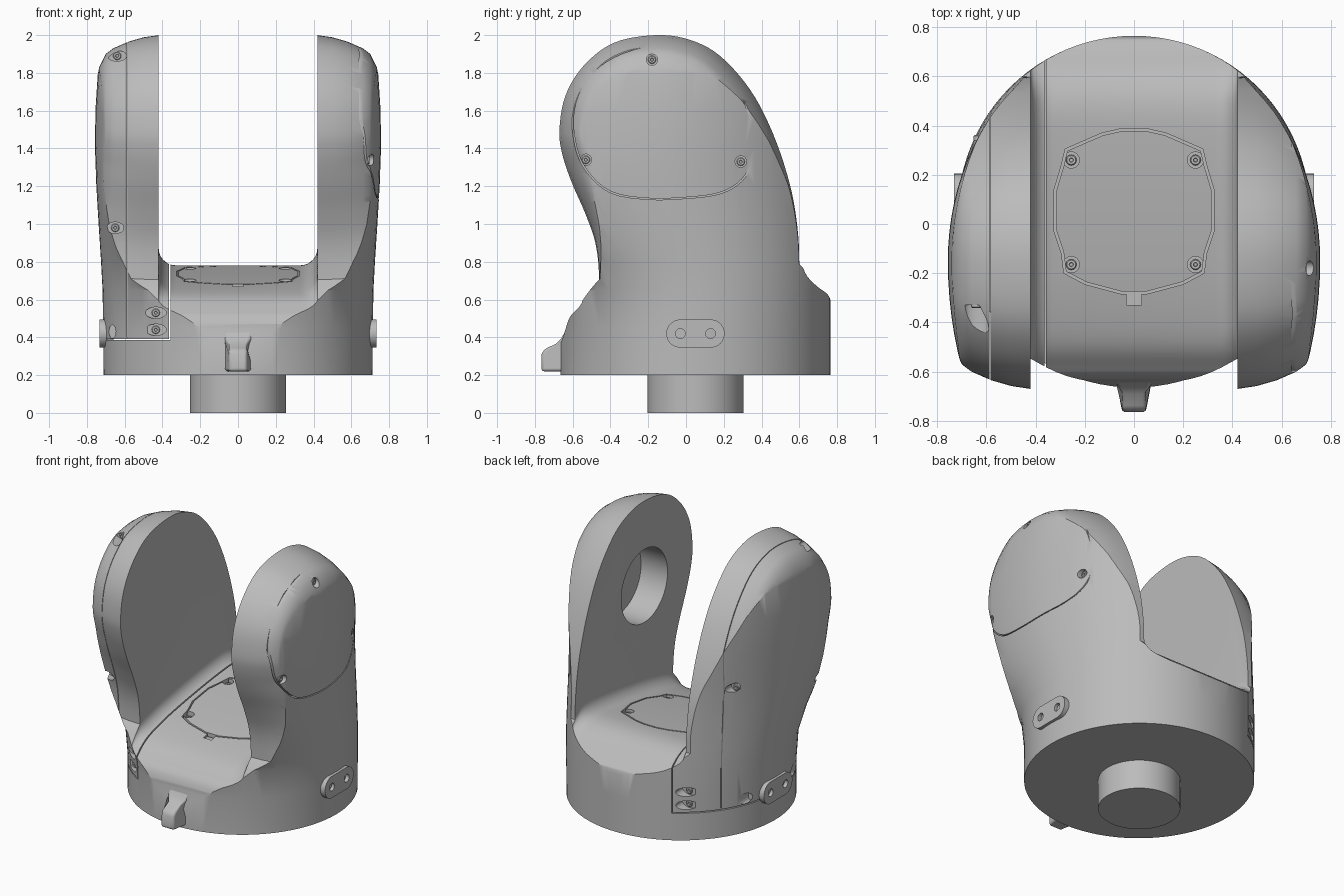
import bpy, bmesh, math
from mathutils import Vector

if "Cube" in bpy.data.objects:
    bpy.data.objects.remove(bpy.data.objects["Cube"])

grey = bpy.data.materials.new("plain grey")
grey.use_nodes = True
grey.diffuse_color = (0.5, 0.5, 0.5, 1)
grey.node_tree.nodes["Principled BSDF"].inputs["Base Color"].default_value = (0.5, 0.5, 0.5, 1)


def ring(pts, axis, d):
    """Place a 2D outline at distance d along an axis."""
    place = {"x": lambda u, v: (d, u, v), "y": lambda u, v: (u, d, v), "z": lambda u, v: (u, v, d)}[axis]
    return [place(u, v) for u, v in pts]


def loft(name, rings, closed=False):
    """Skin a row of equal outlines into a solid, or into a closed tube."""
    bm = bmesh.new()
    rows = [[bm.verts.new(p) for p in r] for r in rings]
    n = len(rows[0])
    for a, b in zip(rows, rows[1:] + (rows[:1] if closed else [])):
        for i in range(n):
            j = (i + 1) % n
            bm.faces.new((a[i], a[j], b[j], b[i]))
    if not closed:
        bm.faces.new(rows[0])
        bm.faces.new(rows[-1])
    bmesh.ops.recalc_face_normals(bm, faces=bm.faces[:])
    mesh = bpy.data.meshes.new(name)
    bm.to_mesh(mesh)
    bm.free()
    mesh.materials.append(grey)
    obj = bpy.data.objects.new(name, mesh)
    bpy.context.collection.objects.link(obj)
    return obj


def prism(name, pts, axis, a, b):
    return loft(name, [ring(pts, axis, a), ring(pts, axis, b)])


def oval(cu, cv, ru, rv=None, n=32):
    rv = rv or ru
    return [(cu + ru * math.cos(t * math.tau / n), cv + rv * math.sin(t * math.tau / n)) for t in range(n)]


def rect(u0, u1, v0, v1):
    return [(u0, v0), (u1, v0), (u1, v1), (u0, v1)]


def spline(pts, steps=5, closed=False):
    """Smooth curve through the given points."""
    p = [Vector(q) for q in pts]
    n = len(p)
    get = (lambda i: p[i % n]) if closed else (lambda i: p[max(0, min(n - 1, i))])
    out = []
    for i in range(n if closed else n - 1):
        a, b, c, d = (get(i + k) for k in (-1, 0, 1, 2))
        for s in range(steps):
            t = s / steps
            q = b * 2 + (c - a) * t + (a * 2 - b * 5 + c * 4 - d) * t * t + (b * 3 - a - c * 3 + d) * t ** 3
            out.append(tuple(q / 2))
    if not closed:
        out.append(tuple(p[-1]))
    return out


def combine(obj, tool, op):
    tool.hide_render = True
    m = obj.modifiers.new(op, "BOOLEAN")
    m.operation, m.solver, m.object = op, "EXACT", tool
    bpy.context.view_layer.objects.active = obj
    bpy.ops.object.modifier_apply(modifier=m.name)
    bpy.data.objects.remove(tool)


def smooth(obj, angle=32):
    bpy.ops.object.select_all(action="DESELECT")
    obj.select_set(True)
    bpy.context.view_layer.objects.active = obj
    bpy.ops.object.shade_smooth_by_angle(angle=math.radians(angle))


def clamp(t):
    return max(0, min(1, t))


def screw(axis, u, v, d, out):
    """Screw head with a drive recess, sitting on a bore floor at d."""
    rows = [(0.022, -0.01), (0.022, 0.008), (0.018, 0.012), (0.009, 0.012), (0.007, 0.003)]
    smooth(loft("screw", [ring(oval(u, v, r, n=12), axis, d + out * h) for r, h in rows]))


def groove(outline, axis, a, b, cu, cv, gap):
    """Thin closed seam cutter following an outline."""
    inner = [(cu + (u - cu) * (1 - gap), cv + (v - cv) * (1 - gap)) for u, v in outline]
    return loft("seam_cutter", [ring(outline, axis, a), ring(outline, axis, b),
                                ring(inner, axis, b), ring(inner, axis, a)], closed=True)


# Base: sloped floor lofted across, rising in a fillet towards each arm
floor = spline([(-.672, .34), (-.645, .42), (-.618, .5), (-.58, .545), (-.48, .62), (-.28, .68),
                (0, .73), (.3, .77), (.48, .78), (.6, .745), (.7, .665), (.755, .62), (.775, .55)])
floor = [(-.8, .1), (-.8, .3)] + floor + [(.8, .5), (.8, .1)]


def base_section(x):
    d = min(max(abs(x) - .33, 0), .09)
    rise = .09 - math.sqrt(max(.09 ** 2 - d * d, 0))
    return [(x, y, z + rise * clamp((y + .58) / .14) * clamp((.68 - y) / .16)) for y, z in floor]


half = [.33, .35, .37, .385, .4, .41, .417, .42, .8]
body = loft("body", [base_section(x) for x in [-h for h in reversed(half)] + half])

# Arms: side profile lofted outwards with a rounded, shrinking edge
profile = spline([(-.46, .15), (-.46, .45), (-.46, .72), (-.48, .9), (-.535, 1.06), (-.605, 1.22), (-.655, 1.37),
                  (-.67, 1.5), (-.638, 1.68), (-.54, 1.84), (-.38, 1.96), (-.16, 2), (.02, 1.975),
                  (.18, 1.89), (.34, 1.71), (.46, 1.48), (.55, 1.21), (.59, .98), (.6, .78), (.6, .45), (.6, .15)])


def inset(dist):
    out = []
    for i, (y, z) in enumerate(profile):
        a, b = profile[max(i - 1, 0)], profile[min(i + 1, len(profile) - 1)]
        t = Vector((b[0] - a[0], b[1] - a[1])).normalized()
        w = dist * clamp((z - .6) / .7)
        out.append((y + t.y * w, z - t.x * w))
    return out


layers = [(.42, 0), (.5, .012), (.58, .035), (.66, .07), (.7, .1), (.735, .17), (.757, .28), (.8, .3)]
for side in (-1, 1):
    combine(body, loft("arm", [ring(inset(o), "x", side * x) for x, o in layers]), "UNION")

# Outer hull: round at the foot, swelling and shifting forward higher up
hull = []
for z, w in [(.2, .712), (.45, .714), (.65, .717), (.8, .725), (1, .738), (1.2, .75), (1.4, .757),
             (1.6, .755), (1.8, .742), (1.9, .725), (2.05, .68)]:
    k = clamp((z - .55) / .75)
    k = k * k * (3 - 2 * k)
    cy, front, back = .05 - .2 * k, .715 + .435 * k, .715 + .205 * k
    hull.append(ring([(w * u, cy + v * (back if v > 0 else front)) for u, v in oval(0, 0, 1, n=96)], "z", z))
combine(body, loft("hull", hull), "INTERSECT")

# Bearing pocket in the inner face of the left arm
combine(body, prism("pocket", oval(-.15, 1.42, .25, n=48), "x", .38, .62), "DIFFERENCE")

# Seams: left arm hatch, floor hatch, right side cover
hatch = spline([(-.53, 1.28), (-.4, 1.165), (-.2, 1.13), (0, 1.135), (.18, 1.16), (.3, 1.23), (.36, 1.35),
                (.355, 1.5), (.3, 1.68), (.19, 1.84), (.03, 1.93), (-.17, 1.95), (-.38, 1.89),
                (-.53, 1.77), (-.6, 1.6), (-.59, 1.42)], 4, True)
combine(body, groove(hatch, "x", .64, .85, -.12, 1.54, .016), "DIFFERENCE")
edge = [(.05, -.285), (.2, -.245), (.285, -.2), (.295, -.12), (.325, -.03), (.325, .14),
        (.295, .24), (.28, .305), (.13, .37), (.05, .388)]
edge += [(-x, y) for x, y in reversed(edge)]
combine(body, groove(edge, "z", .655, .95, 0, .05, .03), "DIFFERENCE")
combine(body, prism("notch", rect(-.03, .03, -.33, -.28), "z", .66, .8), "DIFFERENCE")
for u0, u1, v0, v1 in [(-.364, -.357, .39, 1), (-.9, -.357, .385, .392), (-.588, -.584, .4, 2.1)]:
    combine(body, prism("slot", rect(u0, u1, v0, v1), "y", -1, 1), "DIFFERENCE")

# Screw bores: axis, centre, radii, floor position, outward direction
bores = [("x", -.18, 1.87, .03, .03, .69, 1), ("x", -.53, 1.34, .03, .03, .685, 1),
         ("x", .29, 1.33, .03, .03, .64, 1),
         ("y", -.65, .98, .045, .03, -.41, -1), ("y", -.64, 1.89, .05, .028, -.33, -1),
         ("y", -.63, 1.2, .04, .03, .35, 1)]
for x in (-.255, .25):
    bores += [("z", x, .26, .033, .033, .74, 1), ("z", x, -.165, .033, .033, .675, 1)]
for s in (-1, 1):
    bores += [("y", -.435, z, .055, .03, .05 + s * .53, s) for z in (.44, .53)]
    bores.append(("y", -.665, .43, .018, .035, .05 + s * .2, s))
for axis, u, v, ru, rv, d, s in bores:
    combine(body, prism("bore", oval(u, v, ru, rv, 24), axis, d, d + s * .25), "DIFFERENCE")
    if ru > .02:
        screw(axis, u, v, d, s)
smooth(body)

# Spigot under the base
smooth(prism("spigot", oval(0, .05, .255, n=64), "z", 0, .22))

# Side plates with two holes each
capsule = [(y + (.08 if y > .05 else -.08), z) for y, z in oval(.05, .42, .0745, n=33)]
for side, name in ((1, "left_side_plate"), (-1, "right_side_plate")):
    plate = prism(name, capsule, "x", side * .66, side * .732)
    for y in (-.03, .13):
        combine(plate, prism("hole", oval(y, .42, .026, n=20), "x", side * .7, side * .8), "DIFFERENCE")
    smooth(plate)

# Front locating lug, flaring into the base
lug = [(-.765, .22), (-.765, .31), (-.75, .337), (-.69, .365), (-.66, .395), (-.635, .44), (-.58, .44), (-.58, .22)]
flare = lambda y: .048 + .035 * clamp((y + .7) / .07)
lug_obj = loft("front_lug", [[(s * flare(y), y, z) for y, z in lug] for s in (-1, 1)])
bevel = lug_obj.modifiers.new("bevel", "BEVEL")
bevel.width, bevel.segments = .014, 3
smooth(lug_obj, 40)
